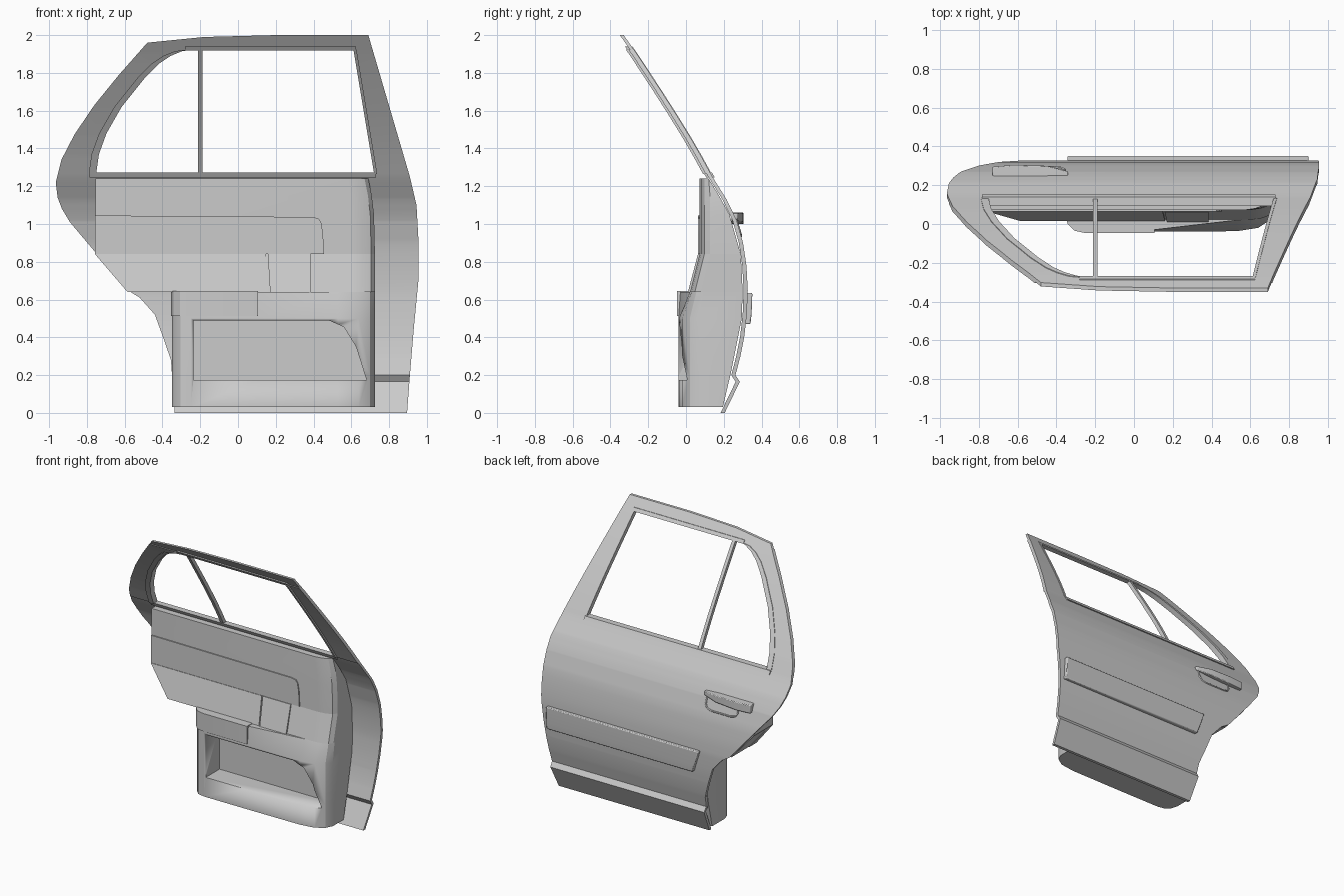
import bpy, bmesh

if "Cube" in bpy.data.objects:
    bpy.data.objects.remove(bpy.data.objects["Cube"])

# Side profile of the outer skin (z, y) and the door outlines (z, x)
PROFILE = [(0, .205), (.165, .285), (.2, .262), (.3, .288), (.4, .308), (.52, .322), (.65, .327),
           (.78, .32), (.9, .302), (1.02, .268), (1.13, .215), (1.25, .14), (1.36, .08),
           (1.46, .022), (1.58, -.052), (1.71, -.135), (1.89, -.253), (2, -.33)]
REAR = [(0, -.335), (.28, -.355), (.41, -.4), (.52, -.44), (.61, -.52), (.65, -.585), (.85, -.755),
        (1.01, -.89), (1.08, -.932), (1.14, -.955), (1.22, -.965), (1.34, -.935), (1.475, -.865),
        (1.63, -.76), (1.79, -.63), (1.96, -.48), (1.99, -.18), (2, .2)]
FRONT = [(0, .895), (.2, .91), (.44, .93), (.7, .955), (.92, .955), (1.1, .945), (1.25, .91), (2, .69)]
WIN_REAR = [(1.265, -.755), (1.37, -.74), (1.48, -.7), (1.62, -.62), (1.77, -.5), (1.85, -.42),
            (1.89, -.36), (1.915, -.3), (1.925, -.22)]
WIN_FRONT = [(1.265, .725), (1.925, .615)]


def at(table, z):
    """Linear lookup in a (z, value) table."""
    if z <= table[0][0]:
        return table[0][1]
    for (a, u), (b, v) in zip(table, table[1:]):
        if z <= b:
            return u + (v - u) * (z - a) / (b - a)
    return table[-1][1]


def loft(name, rings, bevel=0):
    """Closed solid through rings of 3D points."""
    bm = bmesh.new()
    vs = [[bm.verts.new(p) for p in r] for r in rings]
    n = len(rings[0])
    for a, b in zip(vs, vs[1:]):
        for i in range(n):
            j = (i + 1) % n
            bm.faces.new((a[i], a[j], b[j], b[i]))
    bm.faces.new(vs[0])
    bm.faces.new(vs[-1])
    bmesh.ops.recalc_face_normals(bm, faces=bm.faces)
    me = bpy.data.meshes.new(name)
    bm.to_mesh(me)
    bm.free()
    ob = bpy.data.objects.new(name, me)
    bpy.context.collection.objects.link(ob)
    if bevel:
        m = ob.modifiers.new("bevel", 'BEVEL')
        m.width, m.segments = bevel, 2
    return ob


def sheet(name, left, right, z0, z1, inner, outer, bevel=0):
    """Plate that follows the skin profile between two outlines."""
    zs = {z for t in (PROFILE, left, right) for z, _ in t if z0 < z < z1}
    rings = []
    for z in sorted(zs | {z0, z1}):
        y, l, r = at(PROFILE, z), at(left, z), at(right, z)
        rings.append([(l, y + inner, z), (r, y + inner, z), (r, y + outer, z), (l, y + outer, z)])
    return loft(name, rings, bevel)


def levels(name, rings, bevel=0):
    """Loft from (z, [(x, y), ...]) sections."""
    return loft(name, [[(x, y, z) for x, y in pts] for z, pts in rings], bevel)


def prism(name, pts, y0, y1):
    """x-z outline extruded along y."""
    return loft(name, [[(x, y, z) for x, z in pts] for y in (y0, y1)])


def shift(table, d):
    return [(z, x + d) for z, x in table]


def const(x):
    return [(0, x), (2, x)]


# Outer skin and window frame
sheet("door_skin", REAR, FRONT, 0, 1.265, -.022, 0)
sheet("rear_window_frame", REAR, WIN_REAR, 1.265, 1.925, -.028, 0)
sheet("front_window_frame", WIN_FRONT, FRONT, 1.265, 1.925, -.028, 0)
sheet("window_header", REAR, FRONT, 1.925, 2, -.02, 0)

# Window seals, belt strip and divider
sheet("rear_seal", shift(WIN_REAR, -.035), shift(WIN_REAR, .004), 1.265, 1.924, -.042, .004)
sheet("front_seal", shift(WIN_FRONT, -.004), shift(WIN_FRONT, .012), 1.265, 1.924, -.042, .004)
sheet("top_seal", const(-.28), const(.625), 1.918, 1.94, -.035, .004)
sheet("belt_strip", const(-.785), const(.73), 1.245, 1.272, -.035, .01)
sheet("window_divider", const(-.212), const(-.188), 1.265, 1.93, -.03, .002)

# Outer side moulding
sheet("side_moulding", [(.47, -.29), (.635, -.345)], const(.9), .47, .635, -.01, .025, .006)

# Outer handle with the rim of its finger cup
loft("outer_handle", [[(x, a, z0), (x, b, z0), (x, b, z1), (x, a, z1)] for x, a, b, z0, z1 in
     [(-.73, .24, .295, 1.0, 1.06), (-.62, .24, .305, 1.0, 1.06),
      (-.45, .24, .3, 1.01, 1.06), (-.34, .24, .272, 1.025, 1.055)]], .005)
cu = bpy.data.curves.new("handle_cup_rim", 'CURVE')
cu.dimensions = '3D'
cu.bevel_depth, cu.bevel_resolution = .006, 2
rim = [(-.36, 1.03), (-.36, .97), (-.375, .945), (-.41, .935), (-.57, .935), (-.605, .945),
       (-.62, .97), (-.62, 1.03)]
sp = cu.splines.new('POLY')
sp.points.add(len(rim) - 1)
for p, (x, z) in zip(sp.points, rim):
    p.co = (x, at(PROFILE, z), z, 1)
bpy.context.collection.objects.link(bpy.data.objects.new("handle_cup_rim", cu))


# Upper and middle inner trim
def trim(xl, xr, front, back):
    return [(xl, back), (xl, front), (xr - .12, front), (xr - .065, front + .008),
            (xr - .02, front + .025), (xr, front + .055), (xr, back)]


levels("upper_trim", [(.84, trim(-.755, .725, .072, .29)), (1.05, trim(-.755, .72, .072, .23)),
                      (1.15, trim(-.755, .708, .072, .175)),
                      (1.24, [(x, min(y, .12)) for x, y in trim(-.755, .69, .072, .12)])])
levels("middle_trim", [(.64, trim(-.58, .725, .022, .3)), (.84, trim(-.755, .725, .072, .29))])
prism("trim_insert", [(-.757, .842), (.455, .842), (.45, .95), (.44, 1.01), (.425, 1.03),
                      (.39, 1.037), (-.757, 1.045)], .064, .09)
levels("armrest_slope", [(.64, [(-.585, .1), (-.585, .015), (.16, .015), (.16, .1)]),
                         (.84, [(-.757, .1), (-.757, .064), (.148, .064), (.148, .1)])])
levels("pull_block", [(.64, [(.17, .1), (.17, .01), (.385, .01), (.385, .1)]),
                      (.84, [(.158, .1), (.158, .063), (.385, .063), (.385, .1)])])

# Lower trim body with map pocket
CORNER = [(-.35, .05), (-.337, .005), (-.305, -.028), (-.25, -.04)]
FULL = [(.1, -.04), (.53, -.037), (.64, -.02), (.7, .02), (.725, .07)]
TOP = [(.1, -.03), (.53, .02), (.64, .03), (.7, .055), (.725, .09)]


def body(right, back):
    return [(-.35, back)] + CORNER + right + [(.725, back)]


lower = levels("lower_trim", [(.03, body(FULL, .195)), (.2, body(FULL, .235)),
                              (.5, body(FULL, .295)), (.64, body(TOP, .3))])
cutter = prism("pocket_cutter", [(-.235, .175), (.68, .175), (.625, .35), (.56, .455),
                                 (.48, .49), (-.235, .49)], -.15, .12)
cutter.hide_render = True
cutter.display_type = 'WIRE'
m = lower.modifiers.new("pocket", 'BOOLEAN')
m.operation, m.object, m.solver = 'DIFFERENCE', cutter, 'EXACT'

# Armrest pad
pad = [(-.355, .1), (-.355, .05), (-.342, 0), (-.308, -.034), (-.25, -.047), (.105, -.047), (.105, .1)]
levels("armrest_pad", [(.512, pad), (.645, pad)])

# Smooth shading with sharp edges kept
meshes = [o for o in bpy.data.objects if o.type == 'MESH']
for o in meshes:
    o.select_set(True)
bpy.context.view_layer.objects.active = meshes[0]
bpy.ops.object.shade_smooth_by_angle(angle=.5)
